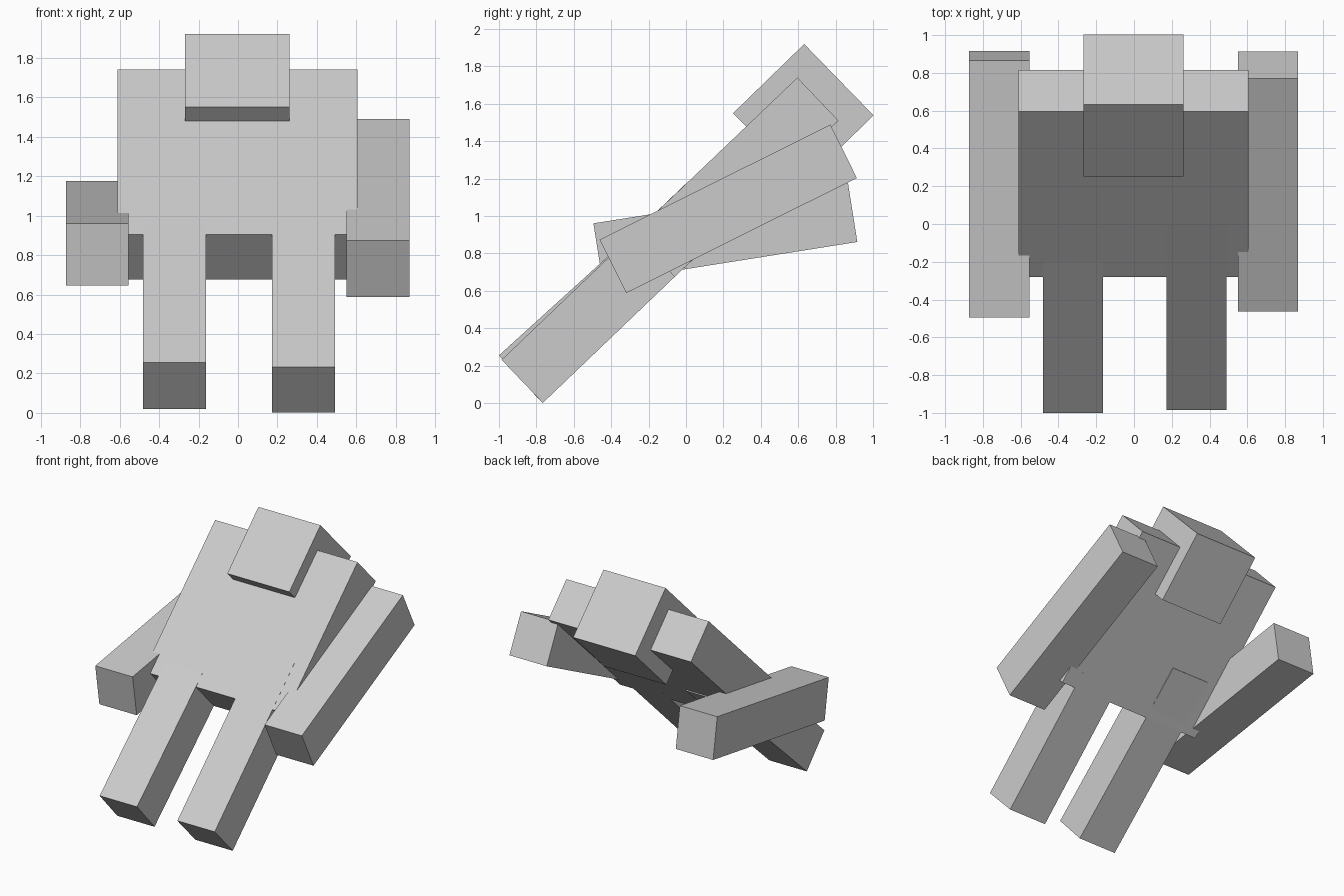
import bpy
from math import radians
from mathutils import Matrix, Vector

if "Cube" in bpy.data.objects:
    bpy.data.objects.remove(bpy.data.objects["Cube"])


def limb(name, x0, x1, y, z, tilt, length, depth):
    """Box leaning back by `tilt` degrees above the ground; (y, z) is its lower front edge."""
    bpy.ops.mesh.primitive_cube_add(size=1)
    ob = bpy.context.object
    ob.name = name
    rot = Matrix.Rotation(radians(tilt), 4, 'X')
    # local box: length along +y, depth along -z
    local = (Matrix.Translation(Vector((0, length / 2, -depth / 2)))
             @ Matrix.Diagonal((x1 - x0, length, depth, 1)))
    ob.data.transform(local)
    ob.matrix_world = Matrix.Translation(Vector(((x0 + x1) / 2, y, z))) @ rot
    return ob


# Trunk and head
limb("torso", -0.612, 0.605, -0.28, 0.905, 43.65, 1.21, 0.318)
limb("head", -0.268, 0.262, 0.252, 1.55, 44.2, 0.53, 0.532)

# Legs
limb("left_leg", -0.482, -0.163, -1.0, 0.255, 42.24, 1.378, 0.319)
limb("right_leg", 0.172, 0.491, -0.986, 0.2315, 43.7, 1.378, 0.319)

# Arms
limb("left_arm", -0.873, -0.554, -0.495, 0.961, 9.0, 1.378, 0.319)
limb("right_arm", 0.55, 0.869, -0.462, 0.874, 26.5, 1.378, 0.319)
